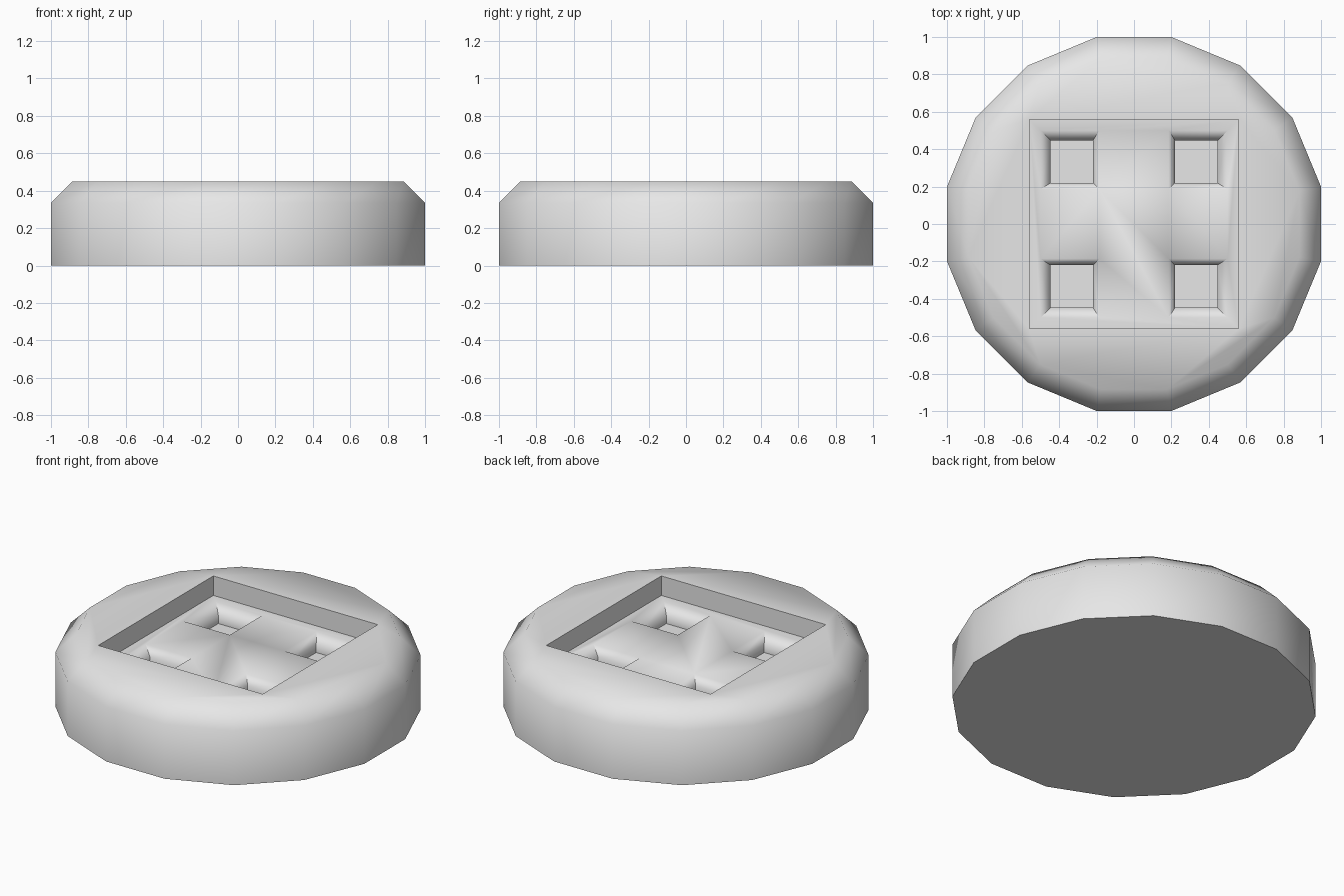
import bpy
import bmesh
import math

cube = bpy.data.objects.get("Cube")
if cube:
    bpy.data.objects.remove(cube, do_unlink=True)

grey = bpy.data.materials.new("light grey")
grey.use_nodes = True
colour = (0.8, 0.8, 0.8, 1)
grey.diffuse_color = colour
grey.node_tree.nodes["Principled BSDF"].inputs["Base Color"].default_value = colour

SIDES = 16
HEIGHT = 0.45
CHAMFER = 0.115
FLOOR = 0.33        # floor of the square recess
LIP = 0.05          # height of the bevel round each hole


def stacked(name, rings):
    """Closed solid skinned through a stack of matching rings."""
    bm = bmesh.new()
    loops = [[bm.verts.new(p) for p in ring] for ring in rings]
    for low, high in zip(loops, loops[1:]):
        for i in range(len(low)):
            j = (i + 1) % len(low)
            bm.faces.new((low[i], low[j], high[j], high[i]))
    bm.faces.new(loops[0][::-1])
    bm.faces.new(loops[-1])
    bmesh.ops.recalc_face_normals(bm, faces=bm.faces)
    mesh = bpy.data.meshes.new(name)
    bm.to_mesh(mesh)
    bm.free()
    mesh.materials.append(grey)
    obj = bpy.data.objects.new(name, mesh)
    bpy.context.collection.objects.link(obj)
    return obj


def polygon(apothem, z):
    r = apothem / math.cos(math.pi / SIDES)
    angles = [(i + 0.5) * math.tau / SIDES for i in range(SIDES)]
    return [(r * math.cos(a), r * math.sin(a), z) for a in angles]


def square(inner, outer, sx, sy, z):
    corners = ((inner, inner), (outer, inner), (outer, outer), (inner, outer))
    return [(sx * x, sy * y, z) for x, y in corners]


def carve(body, cutter):
    bpy.context.view_layer.objects.active = body
    mod = body.modifiers.new("carve", 'BOOLEAN')
    mod.operation = 'DIFFERENCE'
    mod.solver = 'EXACT'
    mod.object = cutter
    bpy.ops.object.modifier_apply(modifier=mod.name)
    bpy.data.objects.remove(cutter, do_unlink=True)


# Sixteen-sided disc with a chamfered top rim
disc = stacked("button_disc", [polygon(1, 0), polygon(1, HEIGHT - CHAMFER),
                               polygon(1 - CHAMFER, HEIGHT)])

# Square recess
carve(disc, stacked("recess_cutter", [square(-0.56, 0.56, 1, 1, z) for z in (FLOOR, 0.6)]))

# Four blind holes with bevelled lips
for sx in (-1, 1):
    for sy in (-1, 1):
        carve(disc, stacked("hole_cutter", [
            square(0.22, 0.447, sx, sy, FLOOR - 2 * LIP),
            square(0.22, 0.447, sx, sy, FLOOR - LIP),
            square(0.15, 0.553, sx, sy, FLOOR + LIP)]))

# Smooth shading with crisp recess and base edges
bpy.ops.object.select_all(action='DESELECT')
disc.select_set(True)
bpy.context.view_layer.objects.active = disc
bpy.ops.object.shade_smooth_by_angle(angle=math.radians(57))
